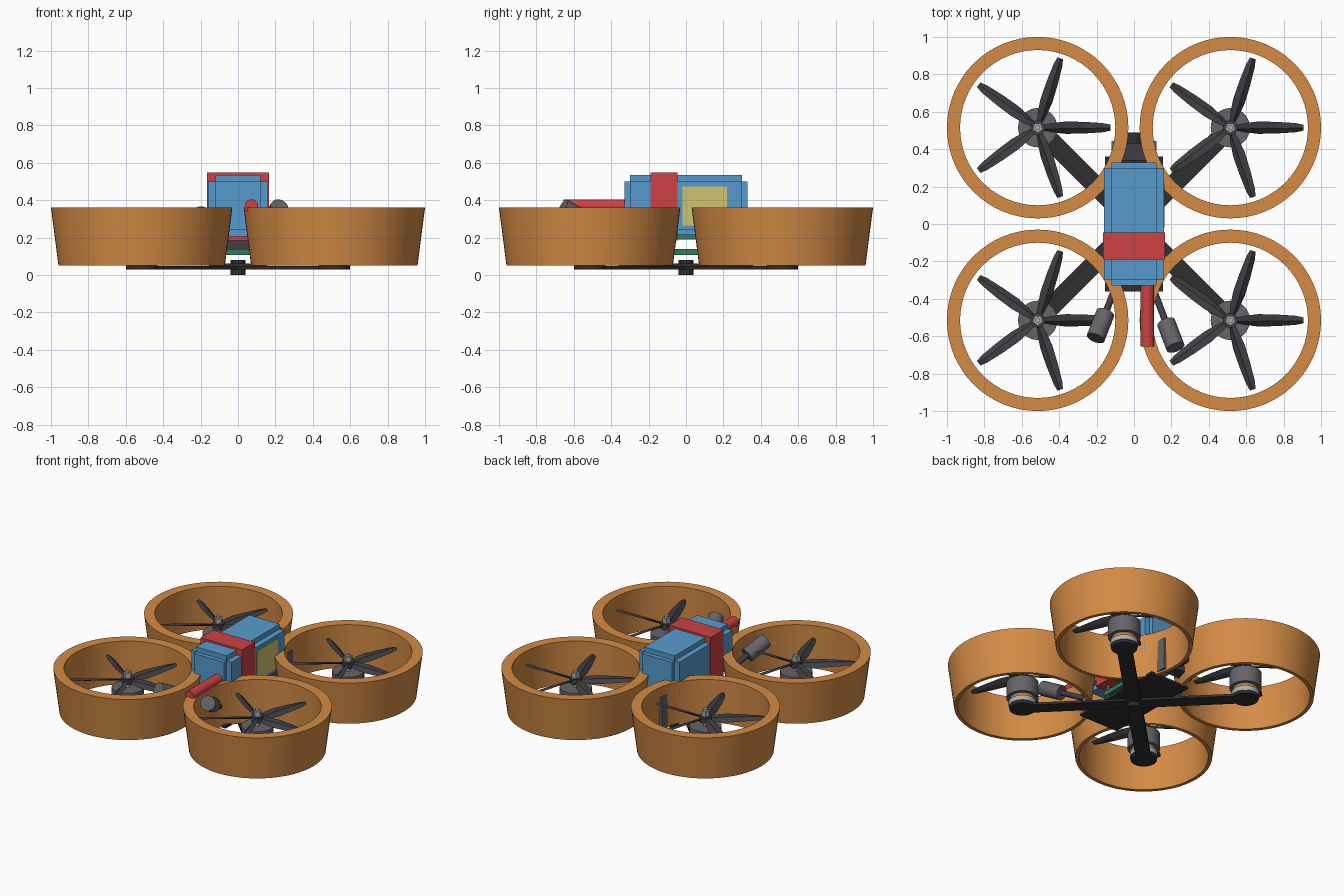
import bpy, bmesh, math
from mathutils import Vector, Matrix

if "Cube" in bpy.data.objects:
    bpy.data.objects.remove(bpy.data.objects["Cube"])


def material(name, r, g, b):
    m = bpy.data.materials.new(name)
    m.use_nodes = True
    m.diffuse_color = (r, g, b, 1)
    m.node_tree.nodes["Principled BSDF"].inputs["Base Color"].default_value = (r, g, b, 1)
    return m


ORANGE = material("orange plastic", 0.66, 0.26, 0.06)
BLUE = material("battery blue", 0.095, 0.33, 0.62)
RED = material("strap red", 0.62, 0.055, 0.055)
YELLOW = material("label yellow", 0.62, 0.56, 0.16)
CARBON = material("carbon black", 0.028, 0.028, 0.032)
BLADE = material("propeller charcoal", 0.05, 0.05, 0.058)
GREY = material("motor grey", 0.13, 0.13, 0.14)
SILVER = material("silver metal", 0.42, 0.42, 0.43)
GREEN = material("board green", 0.03, 0.2, 0.11)
COPPER = material("copper winding", 0.5, 0.2, 0.06)


def finish(name, bm, mat, smooth=False):
    bmesh.ops.recalc_face_normals(bm, faces=bm.faces[:])
    me = bpy.data.meshes.new(name)
    bm.to_mesh(me)
    bm.free()
    me.materials.append(mat)
    ob = bpy.data.objects.new(name, me)
    bpy.context.collection.objects.link(ob)
    if smooth:
        bpy.ops.object.select_all(action="DESELECT")
        ob.select_set(True)
        bpy.context.view_layer.objects.active = ob
        bpy.ops.object.shade_smooth_by_angle(angle=math.radians(35))
    return ob


def add_box(bm, lo, hi):
    lo, hi = Vector(lo), Vector(hi)
    mat = Matrix.Translation((lo + hi) / 2) @ Matrix.Diagonal((*(hi - lo), 1))
    bmesh.ops.create_cube(bm, size=1, matrix=mat)


def box(name, lo, hi, mat):
    bm = bmesh.new()
    add_box(bm, lo, hi)
    return finish(name, bm, mat)


def rod(name, a, b, radius, mat, sides=24):
    a, b = Vector(a), Vector(b)
    d = b - a
    m = Matrix.Translation((a + b) / 2) @ d.to_track_quat("Z", "Y").to_matrix().to_4x4()
    bm = bmesh.new()
    bmesh.ops.create_cone(bm, cap_ends=True, segments=sides, radius1=radius,
                          radius2=radius, depth=d.length, matrix=m)
    return finish(name, bm, mat, sides > 8)


def duct(name, cx, cy):
    # Tapered ring spun from a four-point wall section
    bm = bmesh.new()
    wall = [(0.485, 0.36), (0.415, 0.36), (0.42, 0.05), (0.445, 0.05)]
    vs = [bm.verts.new((cx + r, cy, z)) for r, z in wall]
    edges = [bm.edges.new((vs[i], vs[i - 1])) for i in range(4)]
    bmesh.ops.spin(bm, geom=vs + edges, cent=(cx, cy, 0), axis=(0, 0, 1),
                   angle=math.tau, steps=64, use_duplicate=False)
    bmesh.ops.remove_doubles(bm, verts=bm.verts[:], dist=0.0001)
    finish(name, bm, ORANGE, True)


def propeller(name, cx, cy, z):
    # Each section gives radius, half chord and pitch in degrees
    sections = [(0.02, 0.016, 38), (0.08, 0.03, 34), (0.15, 0.037, 27),
                (0.25, 0.033, 20), (0.35, 0.025, 14), (0.39, 0.016, 12)]
    bm = bmesh.new()
    for k in range(5):
        spin = Matrix.Translation((cx, cy, z)) @ Matrix.Rotation(k * math.tau / 5, 4, "Z")
        loops = []
        for r, c, pitch in sections:
            tilt = spin @ Matrix.Translation((r, 0, 0)) @ Matrix.Rotation(math.radians(pitch), 4, "X")
            loops.append([bm.verts.new(tilt @ Vector(p)) for p in
                          ((0, -c, 0), (0, 0, 0.011), (0, c, 0), (0, 0, -0.004))])
        for a, b in zip(loops, loops[1:]):
            for i in range(4):
                bm.faces.new((a[i - 1], a[i], b[i], b[i - 1]))
        bm.faces.new(loops[0])
        bm.faces.new(loops[-1])
    finish(name, bm, BLADE)


def arm(name, cx, cy):
    bm = bmesh.new()
    add_box(bm, (0, -0.05, 0.03), (math.hypot(cx, cy), 0.05, 0.047))
    bmesh.ops.rotate(bm, verts=bm.verts[:], cent=(0, 0, 0),
                     matrix=Matrix.Rotation(math.atan2(cy, cx), 3, "Z"))
    finish(name, bm, CARBON)


# Four rotor pods: duct, arm, motor and propeller
P = 0.515
for end, cy in (("front", -P), ("back", P)):
    for side, cx in (("right", -P), ("left", P)):
        tag = f"{end}_{side}"

        def stack(part, z0, z1, r, mat, sides=32):
            rod(f"{part}_{tag}", (cx, cy, z0), (cx, cy, z1), r, mat, sides)

        duct(f"duct_{tag}", cx, cy)
        arm(f"arm_{tag}", cx, cy)
        stack("arm_pad", 0.03, 0.05, 0.085, CARBON)
        stack("motor_base", 0.05, 0.085, 0.09, SILVER)
        stack("motor_winding", 0.085, 0.11, 0.08, COPPER)
        stack("motor_bell", 0.11, 0.225, 0.105, GREY)
        stack("motor_shaft", 0.225, 0.345, 0.014, SILVER, 12)
        stack("propeller_hub", 0.255, 0.295, 0.04, BLADE, 20)
        stack("propeller_nut", 0.295, 0.33, 0.028, SILVER, 5)
        propeller(f"propeller_{tag}", cx, cy, 0.275)

# Frame plate, centre bolt and circuit boards
box("frame_plate", (-0.155, -0.36, 0.045), (0.155, 0.36, 0.062), CARBON)
rod("centre_bolt", (0, 0, 0), (0, 0, 0.08), 0.04, CARBON, 16)
box("lower_board", (-0.13, -0.15, 0.108), (0.13, 0.15, 0.14), GREEN)
box("upper_board", (-0.13, -0.15, 0.19), (0.13, 0.15, 0.217), GREEN)
for i, sx in enumerate((-1, 1)):
    for j, sy in enumerate((-1, 1)):
        x, y = 0.11 * sx, 0.13 * sy
        rod(f"standoff_{i}{j}", (x, y, 0.06), (x, y, 0.22), 0.014, GREY, 6)

# Battery with stepped edges
bm = bmesh.new()
for x, y, lo, hi in ((0.16, 0.30, 0.24, 0.50), (0.12, 0.33, 0.24, 0.50), (0.12, 0.30, 0.205, 0.535)):
    add_box(bm, (-x, -y, lo), (x, y, hi))
finish("battery", bm, BLUE)
box("battery_strap", (-0.165, -0.19, 0.185), (0.165, -0.045, 0.548), RED)
box("battery_label", (0.158, -0.02, 0.265), (0.164, 0.22, 0.472), YELLOW)
rod("battery_lead", (0.072, -0.3, 0.368), (0.072, -0.655, 0.368), 0.036, RED)

# Camera between two side plates
box("camera_body", (-0.1, 0.34, 0.11), (0.1, 0.43, 0.27), BLADE)
rod("camera_lens", (0, 0.42, 0.19), (0, 0.49, 0.19), 0.065, CARBON)
for side, sx in (("right", -1), ("left", 1)):
    x = 0.11 * sx
    box(f"camera_plate_{side}", (x - 0.01, 0.345, 0.062), (x + 0.01, 0.445, 0.29), GREY)

# Pair of raked antennas with thick tips
for side, tip in (("right", (-0.205, -0.61, 0.322)), ("left", (0.222, -0.66, 0.36))):
    root = Vector((math.copysign(0.1, tip[0]), -0.34, 0.18))
    tip = Vector(tip)
    neck = tip + (root - tip).normalized() * 0.16
    rod(f"antenna_stem_{side}", root, neck, 0.018, BLADE, 16)
    rod(f"antenna_tip_{side}", neck, tip, 0.05, GREY)
